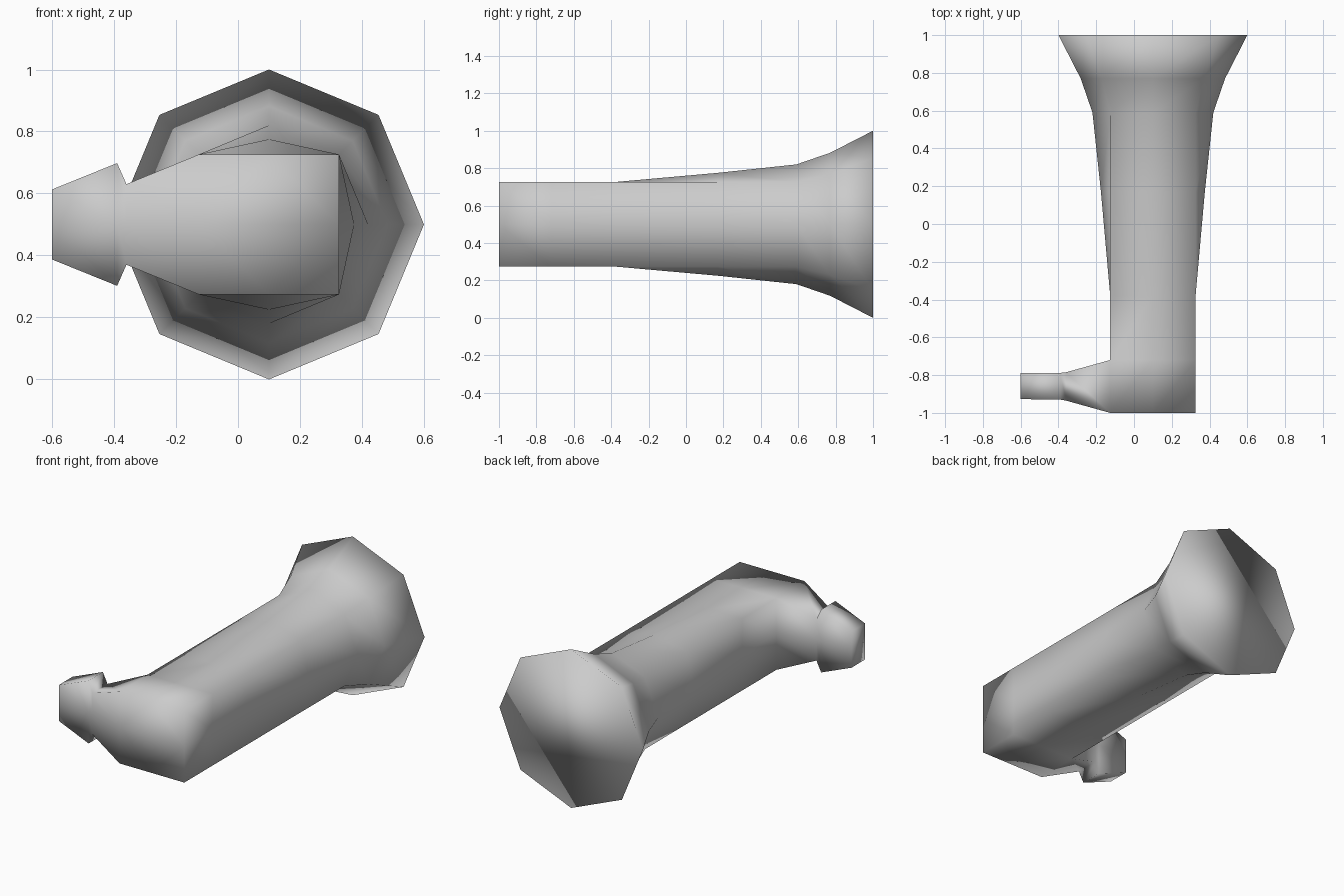
import bpy, bmesh, math

if "Cube" in bpy.data.objects:
    bpy.data.objects.remove(bpy.data.objects["Cube"], do_unlink=True)

CX, CZ = 0.10, 0.50        # axis of the barrel
HALF = 0.226               # half width of the square grip section


def ring(bm, y, cardinal, diagonal):
    """Eight points around the barrel axis; diagonal is the corner offset."""
    r = [cardinal, diagonal * math.sqrt(2)]
    return [bm.verts.new((CX + r[i % 2] * math.cos(i * math.pi / 4), y,
                          CZ + r[i % 2] * math.sin(i * math.pi / 4)))
            for i in range(8)]


def bridge(bm, a, b, skip=()):
    """Join two rings with quads and leave out the skipped sides."""
    n = len(a)
    for i in range(n):
        if i not in skip:
            j = (i + 1) % n
            bm.faces.new((a[i], a[j], b[j], b[i]))


bm = bmesh.new()

# Barrel: octagonal flare running into a square section
flare = [(1.0, 0.50), (0.77, 0.382), (0.59, 0.32)]
rings = [ring(bm, y, r, r / math.sqrt(2)) for y, r in flare]
rings += [ring(bm, y, r, HALF)
          for y, r in [(0.17, 0.275), (-0.38, HALF), (-0.72, HALF), (-1.0, HALF)]]
for k, (a, b) in enumerate(zip(rings, rings[1:])):
    bridge(bm, a, b, skip=(3, 4) if k == len(rings) - 2 else ())
bm.faces.new(rings[0])
bm.faces.new(rings[-1])

# Side neck and flared knob, growing out of the open side of the block
back, front = rings[-2], rings[-1]
loop = back[3:6] + front[5:2:-1]
for x, y_back, y_front, half in [(-0.36, -0.785, -0.935, 0.13),
                                 (-0.39, -0.788, -0.93, 0.198),
                                 (-0.60, -0.79, -0.927, 0.113)]:
    new = [bm.verts.new((x, y, CZ + s * half))
           for y, signs in ((y_back, (1, 0, -1)), (y_front, (-1, 0, 1)))
           for s in signs]
    bridge(bm, loop, new)
    loop = new
bm.faces.new(loop)

bmesh.ops.recalc_face_normals(bm, faces=bm.faces)
for f in bm.faces:
    f.smooth = True

mesh = bpy.data.meshes.new("flared_pipe")
bm.to_mesh(mesh)
bm.free()
pipe = bpy.data.objects.new("flared_pipe", mesh)
bpy.context.scene.collection.objects.link(pipe)

# Plain grey material
grey = bpy.data.materials.new("plain_grey")
grey.use_nodes = True
colour = (0.6, 0.6, 0.6, 1.0)
grey.diffuse_color = colour
grey.node_tree.nodes["Principled BSDF"].inputs["Base Color"].default_value = colour
mesh.materials.append(grey)
